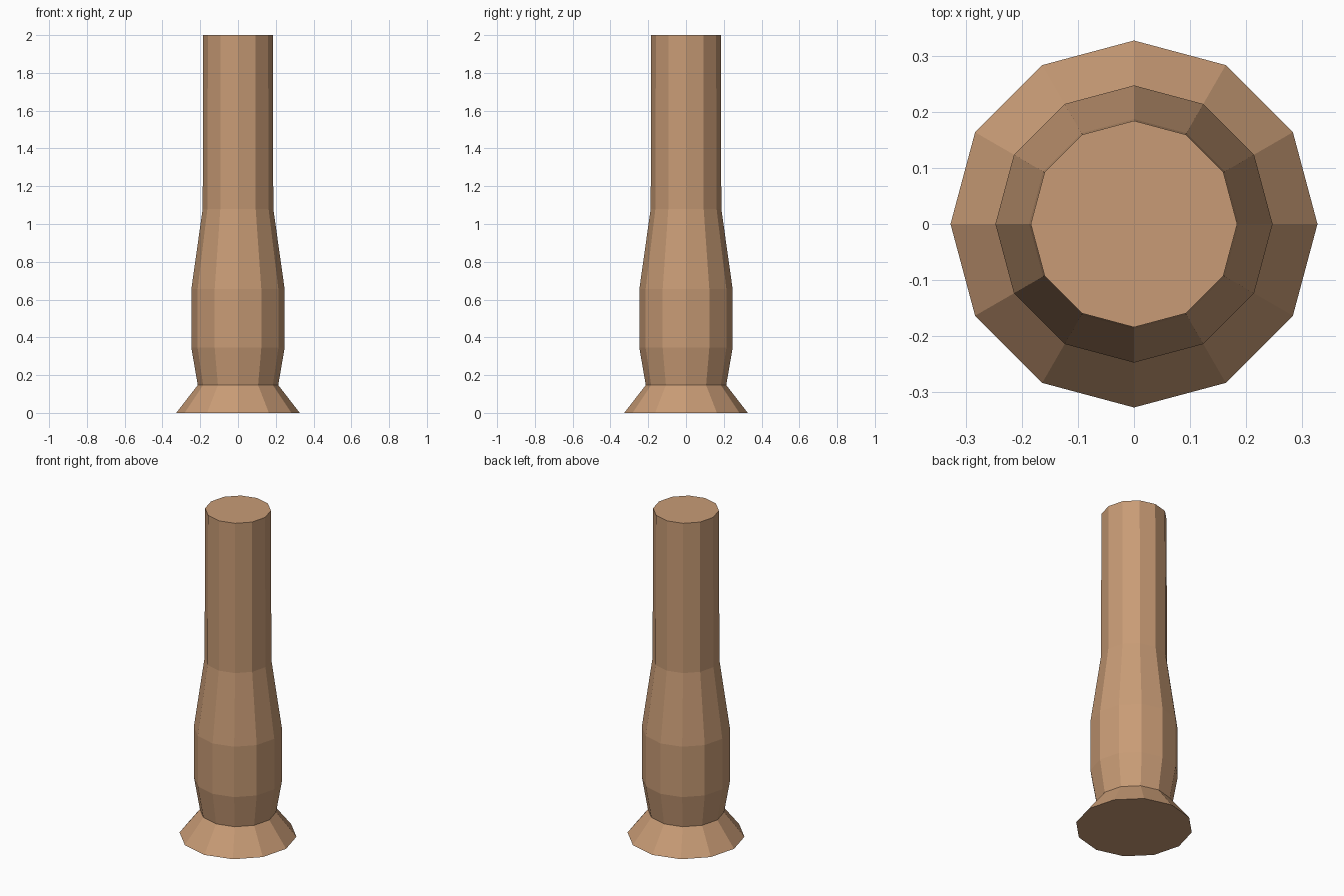
import bpy
import bmesh
from math import cos, sin, tau

cube = bpy.data.objects.get("Cube")
if cube:
    bpy.data.objects.remove(cube)

SIDES = 12

# Warm tan wood
wood = bpy.data.materials.new("tan_wood")
wood.use_nodes = True
colour = (0.58, 0.33, 0.18, 1.0)
wood.diffuse_color = colour
wood.node_tree.nodes["Principled BSDF"].inputs["Base Color"].default_value = colour

# Column outline as (radius, height), from the flared foot to the top
profile = [
    (0.327, 0.0),
    (0.213, 0.147),
    (0.247, 0.345),
    (0.247, 0.655),
    (0.187, 1.08),
    (0.184, 2.0),
]


def lathe(name, outline, material):
    """Turn an outline around z into a closed, flat-faced solid."""
    bm = bmesh.new()
    rings = [
        [bm.verts.new((r * cos(tau * i / SIDES), r * sin(tau * i / SIDES), z))
         for i in range(SIDES)]
        for r, z in outline
    ]
    for low, high in zip(rings, rings[1:]):
        for i in range(SIDES):
            j = (i + 1) % SIDES
            bm.faces.new((low[i], low[j], high[j], high[i]))
    bm.faces.new(rings[0][::-1])
    bm.faces.new(rings[-1])
    mesh = bpy.data.meshes.new(name)
    bm.to_mesh(mesh)
    bm.free()
    mesh.materials.append(material)
    obj = bpy.data.objects.new(name, mesh)
    bpy.context.collection.objects.link(obj)
    return obj


lathe("column", profile, wood)
